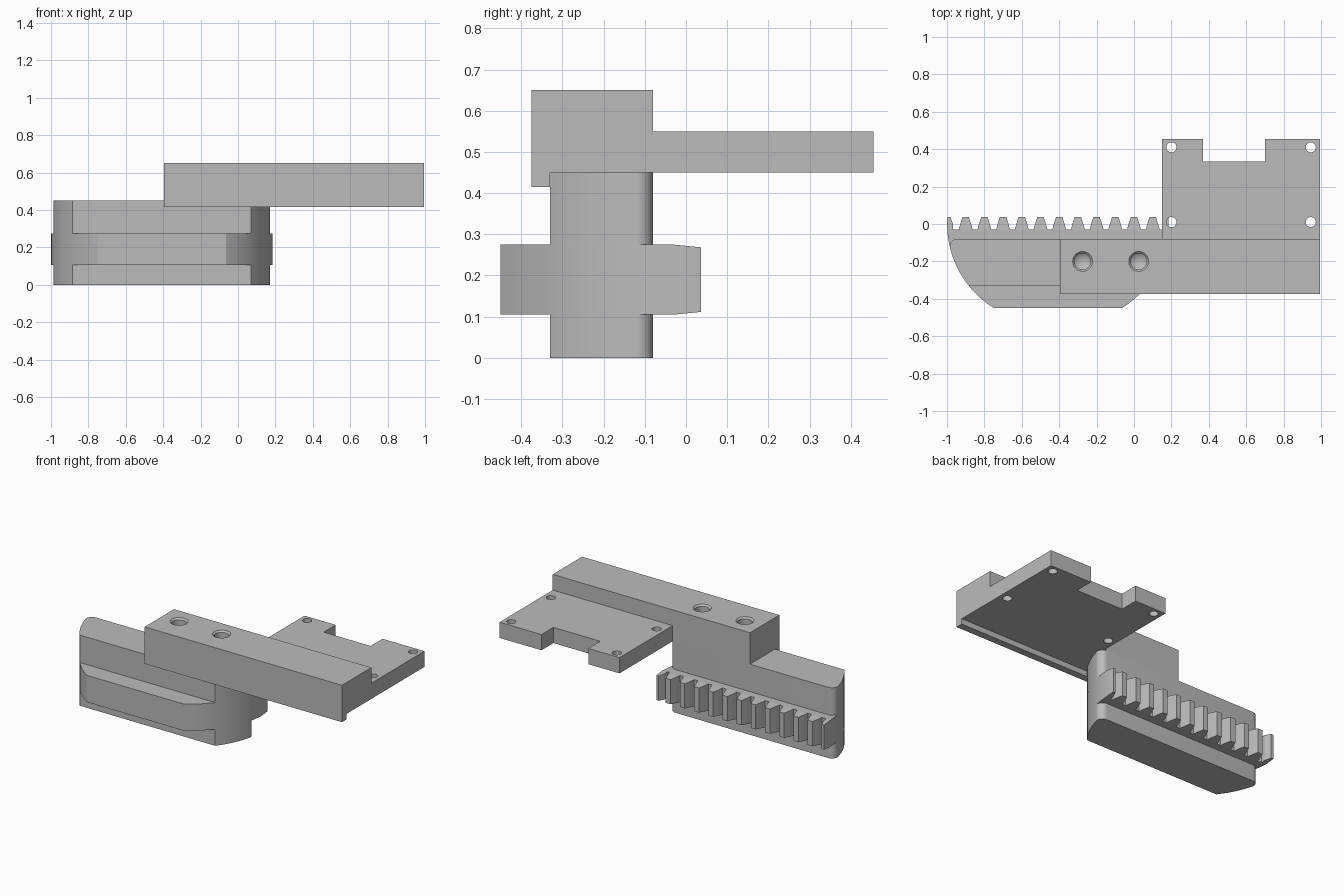
import bpy, bmesh, math

cube = bpy.data.objects.get("Cube")
if cube:
    bpy.data.objects.remove(cube, do_unlink=True)

grey = bpy.data.materials.new("light grey")
grey.use_nodes = True
colour = (0.5, 0.5, 0.5, 1)
grey.diffuse_color = colour
grey.node_tree.nodes["Principled BSDF"].inputs["Base Color"].default_value = colour


def add_object(name, bm):
    bmesh.ops.recalc_face_normals(bm, faces=bm.faces)
    mesh = bpy.data.meshes.new(name)
    bm.to_mesh(mesh)
    bm.free()
    mesh.materials.append(grey)
    obj = bpy.data.objects.new(name, mesh)
    bpy.context.collection.objects.link(obj)
    return obj


def sweep(name, points, offset):
    """Extrude a closed 3D outline along an offset."""
    bm = bmesh.new()
    face = bm.faces.new([bm.verts.new(p) for p in points])
    made = bmesh.ops.extrude_face_region(bm, geom=[face])["geom"]
    verts = [v for v in made if isinstance(v, bmesh.types.BMVert)]
    bmesh.ops.translate(bm, verts=verts, vec=offset)
    return add_object(name, bm)


def prism(name, outline, z0, z1):
    return sweep(name, [(x, y, z0) for x, y in outline], (0, 0, z1 - z0))


def lathe(name, profile, x, y, steps=32):
    """Closed turned solid; profile runs between two points on the axis."""
    bm = bmesh.new()
    verts = [bm.verts.new((x + r, y, z)) for r, z in profile]
    edges = [bm.edges.new(pair) for pair in zip(verts, verts[1:])]
    bmesh.ops.spin(bm, geom=verts + edges, cent=(x, y, 0), axis=(0, 0, 1),
                   angle=2 * math.pi, steps=steps)
    bmesh.ops.remove_doubles(bm, verts=bm.verts, dist=1e-5)
    return add_object(name, bm)


def boolean(obj, tool, operation):
    mod = obj.modifiers.new(tool.name, "BOOLEAN")
    mod.operation, mod.solver, mod.object = operation, "EXACT", tool
    bpy.context.view_layer.objects.active = obj
    bpy.ops.object.modifier_apply(modifier=mod.name)
    bpy.data.objects.remove(tool, do_unlink=True)


# Curved ends shared by the body and the flange
MID, HALF, RADIUS = -0.407, 0.592, 0.53


def end_x(y):
    return HALF - RADIUS + math.sqrt(RADIUS ** 2 - y ** 2)


def outline(front, back, corner):
    right = [(end_x(y), y) for y in
             (front + (back - corner - front) * i / 16 for i in range(17))]
    if corner:
        cx = right[-1][0] - corner
        for i in range(1, 9):
            a = math.pi / 2 * i / 8
            right.append((cx + corner * math.cos(a), back - corner * (1 - math.sin(a))))
    return [(MID + x, y) for x, y in right] + [(MID - x, y) for x, y in reversed(right)]


body = outline(-0.33, -0.08, 0.04)
smooth = [prism("lower_body", body, 0, 0.105),
          prism("upper_body", body, 0.275, 0.45),
          prism("flange", outline(-0.45, -0.03, 0), 0.105, 0.275)]


# Rack teeth, thinning slightly in height toward the tips
def tooth(name, profile):
    bm = bmesh.new()
    rings = []
    for side in (-1, 1):
        ring = []
        for x0, x1, y in profile:
            z = 0.19 + side * (0.085 - 0.1 * (y + 0.03))
            ring.append((bm.verts.new((x0, y, z)), bm.verts.new((x1, y, z))))
        rings.append(ring)
    low, high = rings
    for i in range(len(profile) - 1):
        for r in rings:
            bm.faces.new((r[i][0], r[i][1], r[i + 1][1], r[i + 1][0]))
        for s in (0, 1):
            bm.faces.new((low[i][s], low[i + 1][s], high[i + 1][s], high[i][s]))
    for i in (0, -1):
        bm.faces.new((low[i][0], low[i][1], high[i][1], high[i][0]))
    return add_object(name, bm)


for i in range(11):
    c = -0.9 + 0.1 * i
    tooth(f"rack_tooth_{i + 1}", [(c - w, c + w, y) for w, y in
                                  ((0.037, -0.03), (0.029, 0), (0.017, 0.037))])
for name, s in (("left_end_tooth", 1), ("right_end_tooth", -1)):
    tooth(name, [(MID + s * end_x(y), MID + s * x, y) for x, y in
                 ((0.56, -0.03), (0.56, 0), (0.575, 0.037))])

# Raised arm with a front lip, joined to the notched mounting plate
arm_profile = [(-0.375, 0.415), (-0.33, 0.415), (-0.33, 0.45),
               (-0.08, 0.45), (-0.08, 0.65), (-0.375, 0.65)]
arm = sweep("arm_and_plate", [(-0.395, y, z) for y, z in arm_profile], (1.39, 0, 0))
plate = prism("plate", [(0.15, -0.2), (0.995, -0.2), (0.995, 0.455), (0.7, 0.455),
                        (0.7, 0.335), (0.37, 0.335), (0.37, 0.455), (0.15, 0.455)],
              0.45, 0.55)
boolean(arm, plate, "UNION")

# Blind chamfered holes in the arm
for x in (-0.275, 0.025):
    drill = lathe("drill", [(0, 0.47), (0.043, 0.5), (0.043, 0.64),
                            (0.053, 0.65), (0.053, 0.7), (0, 0.7)], x, -0.2)
    boolean(arm, drill, "DIFFERENCE")

# Through holes at the plate corners
for x in (0.2, 0.945):
    for y in (0.01, 0.41):
        drill = lathe("drill", [(0, 0.4), (0.027, 0.4), (0.027, 0.6), (0, 0.6)], x, y, 24)
        boolean(arm, drill, "DIFFERENCE")

# Smooth the curved walls, keep the edges sharp
bpy.ops.object.select_all(action="DESELECT")
for obj in smooth + [arm]:
    obj.select_set(True)
bpy.context.view_layer.objects.active = arm
bpy.ops.object.shade_smooth_by_angle(angle=math.radians(30))
